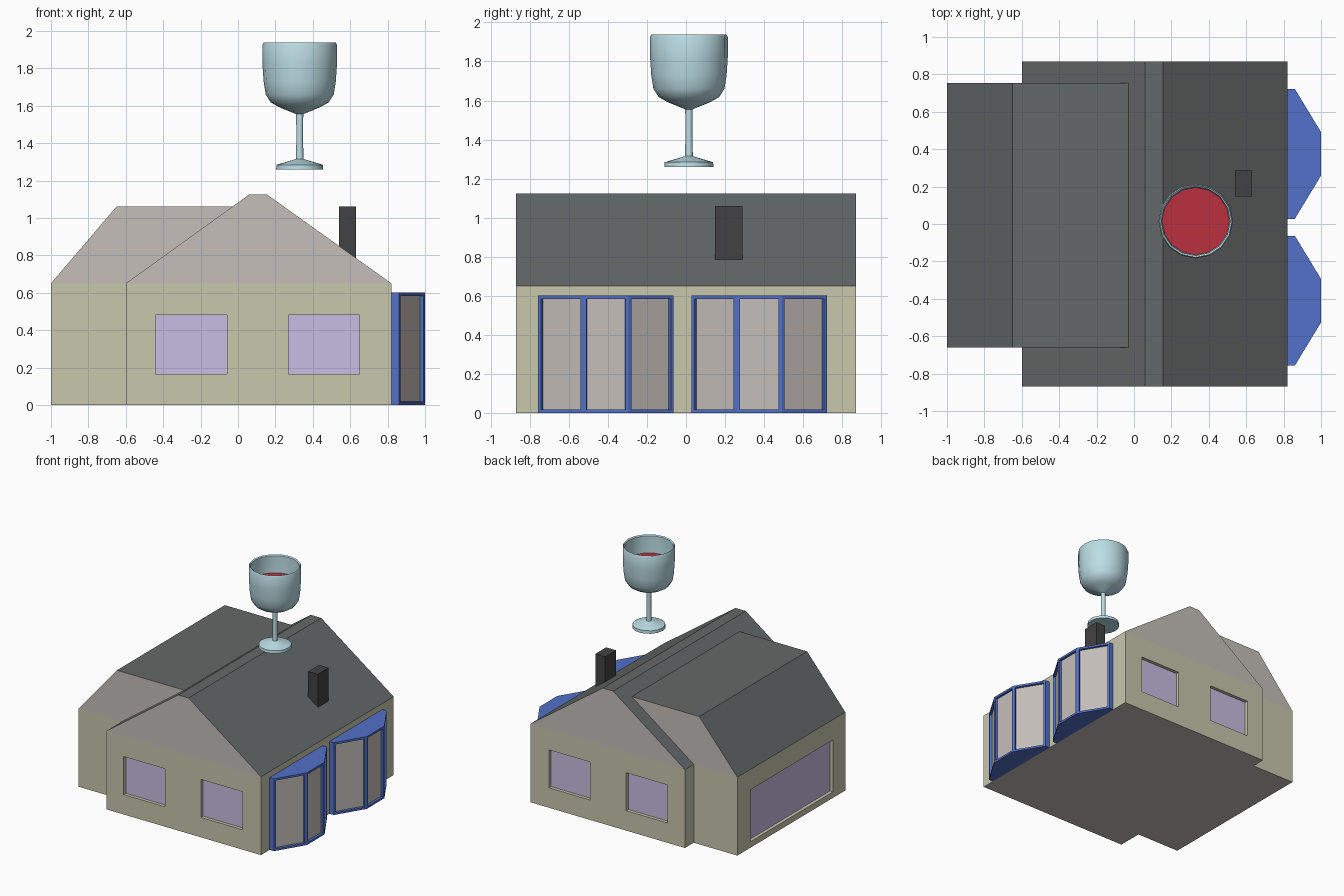
import bpy, bmesh, math
from mathutils import Vector

if "Cube" in bpy.data.objects:
    bpy.data.objects.remove(bpy.data.objects["Cube"])


def mat(name, r, g, b):
    m = bpy.data.materials.new(name)
    m.diffuse_color = (r, g, b, 1)
    m.use_nodes = True
    m.node_tree.nodes["Principled BSDF"].inputs["Base Color"].default_value = m.diffuse_color
    return m


WALL = mat("wall_cream", .58, .57, .42)
GREY = mat("plaster_grey", .56, .52, .49)
ROOF = mat("roof_slate", .13, .14, .14)
PANE = mat("pane_lilac", .58, .51, .75)
BLUE = mat("bay_blue", .085, .165, .58)
DARK = mat("chimney_dark", .055, .055, .055)
GLASS = mat("glass_blue", .50, .72, .78)
WINE = mat("wine_red", .50, .03, .05)


def finish(bm, name, mats):
    bmesh.ops.recalc_face_normals(bm, faces=bm.faces)
    me = bpy.data.meshes.new(name)
    bm.to_mesh(me)
    bm.free()
    for m in mats:
        me.materials.append(m)
    ob = bpy.data.objects.new(name, me)
    bpy.context.collection.objects.link(ob)
    return ob


def prism(points, offset):
    """Closed polygon extruded along a vector."""
    bm = bmesh.new()
    face = bm.faces.new([bm.verts.new(p) for p in points])
    ext = bmesh.ops.extrude_face_region(bm, geom=[face], use_keep_orig=True)
    verts = [v for v in ext["geom"] if isinstance(v, bmesh.types.BMVert)]
    bmesh.ops.translate(bm, verts=verts, vec=Vector(offset))
    bmesh.ops.recalc_face_normals(bm, faces=bm.faces)
    return bm


def box(name, lo, hi, m):
    (x0, y0, z0), (x1, y1, z1) = lo, hi
    pts = [(x0, y0, z0), (x1, y0, z0), (x1, y1, z0), (x0, y1, z0)]
    return finish(prism(pts, (0, 0, z1 - z0)), name, [m])


EAVE = 0.65


def house(name, profile, y0, y1):
    """Gabled block: cream walls below the eave, grey gables, slate roof."""
    bm = prism([(x, y0, z) for x, z in profile], (0, y1 - y0, 0))
    bmesh.ops.bisect_plane(bm, geom=bm.verts[:] + bm.edges[:] + bm.faces[:],
                           plane_co=(0, 0, EAVE), plane_no=(0, 0, 1))
    bmesh.ops.recalc_face_normals(bm, faces=bm.faces)
    for f in bm.faces:
        if f.normal.z > .1:
            f.material_index = 2
        elif f.normal.z < -.1 or f.calc_center_median().z > EAVE:
            f.material_index = 1
    return finish(bm, name, [WALL, GREY, ROOF])


def window(wall, name, lo, hi, normal, depth=0.03):
    """Recess cut into a wall, with a pane at the back. lo/hi lie on the wall plane."""
    n = Vector(normal)
    lo, hi = Vector(lo), Vector(hi)

    def span(a, b):
        p, q = lo + n * a, hi + n * b
        return ([min(s, t) for s, t in zip(p, q)], [max(s, t) for s, t in zip(p, q)])
    cutter = box(name + "_cutter", *span(-depth, .05), WALL)
    cutter.hide_render = True
    cutter.hide_viewport = True
    mod = wall.modifiers.new(name, "BOOLEAN")
    mod.operation, mod.solver, mod.object = "DIFFERENCE", "EXACT", cutter
    box(name + "_pane", *span(-depth - .004, -depth + .002), PANE)


# Main block and side wing
main = house("main_house", [(-.6, 0), (.82, 0), (.82, EAVE), (.155, 1.125),
                            (.06, 1.125), (-.6, EAVE)], -.87, .87)
wing = house("side_wing", [(-1, 0), (-.55, 0), (-.55, EAVE), (-.03, 1.06),
                           (-.65, 1.06), (-1, EAVE)], -.66, .755)

# Recessed windows, front, back and left
for side, s in (("front", -1), ("back", 1)):
    for i, x in enumerate((-.44, .27)):
        window(main, f"{side}_window_{i + 1}", (x, s * .87, .165),
               (x + .38, s * .87, .48), (0, s, 0))
window(wing, "left_window", (-1, -.50, .05), (-1, .585, .48), (-1, 0, 0))

# Chimney
box("chimney", (.54, .148, .75), (.63, .29, 1.06), DARK)


# Bay windows: three recessed panels each
def bay(name, yc):
    half = [(.82, .347), (.86, .347), (1.0, .116)]
    pts = [(x, yc - y, 0) for x, y in half] + [(x, yc + y, 0) for x, y in reversed(half)]
    bm = prism(pts, (0, 0, .6))
    back = [f for f in bm.faces if f.normal.x < -.9]
    bmesh.ops.delete(bm, geom=back, context="FACES_ONLY")
    panels = [f for f in bm.faces if f.normal.x > .3]
    bmesh.ops.inset_individual(bm, faces=panels, thickness=.024)
    bmesh.ops.inset_individual(bm, faces=panels, thickness=.001, depth=-.02)
    for f in panels:
        f.material_index = 1
    me = bpy.data.meshes.new(name)
    bm.to_mesh(me)
    bm.free()
    me.materials.append(BLUE)
    me.materials.append(GREY)
    bpy.context.collection.objects.link(bpy.data.objects.new(name, me))


bay("bay_window_front", -.41)
bay("bay_window_back", .375)


# Goblet floating above the roof
def lathe(name, profile, m, steps=16, centre=(.33, .015)):
    bm = bmesh.new()
    vs = [bm.verts.new((r, 0, z)) for r, z in profile]
    es = [bm.edges.new(p) for p in zip(vs, vs[1:])]
    bmesh.ops.spin(bm, geom=vs + es, cent=(0, 0, 0), axis=(0, 0, 1),
                   angle=2 * math.pi, steps=steps)
    bmesh.ops.remove_doubles(bm, verts=bm.verts, dist=1e-4)
    ob = finish(bm, name, [m])
    ob.location = (*centre, 0)
    bpy.ops.object.select_all(action="DESELECT")
    ob.select_set(True)
    bpy.context.view_layer.objects.active = ob
    bpy.ops.object.shade_smooth_by_angle(angle=math.radians(30))
    return ob


lathe("goblet", [(0, 1.26), (.126, 1.26), (.124, 1.284), (.02, 1.315), (.018, 1.42),
                 (.019, 1.555), (.11, 1.592), (.155, 1.618), (.182, 1.66), (.193, 1.73),
                 (.199, 1.82), (.199, 1.925), (.193, 1.938), (.184, 1.93), (.183, 1.82),
                 (.176, 1.73), (.165, 1.67), (.14, 1.635), (0, 1.58)], GLASS)
lathe("wine", [(0, 1.79), (.18, 1.79), (.174, 1.73), (.163, 1.675), (.138, 1.64),
               (0, 1.586)], WINE)
